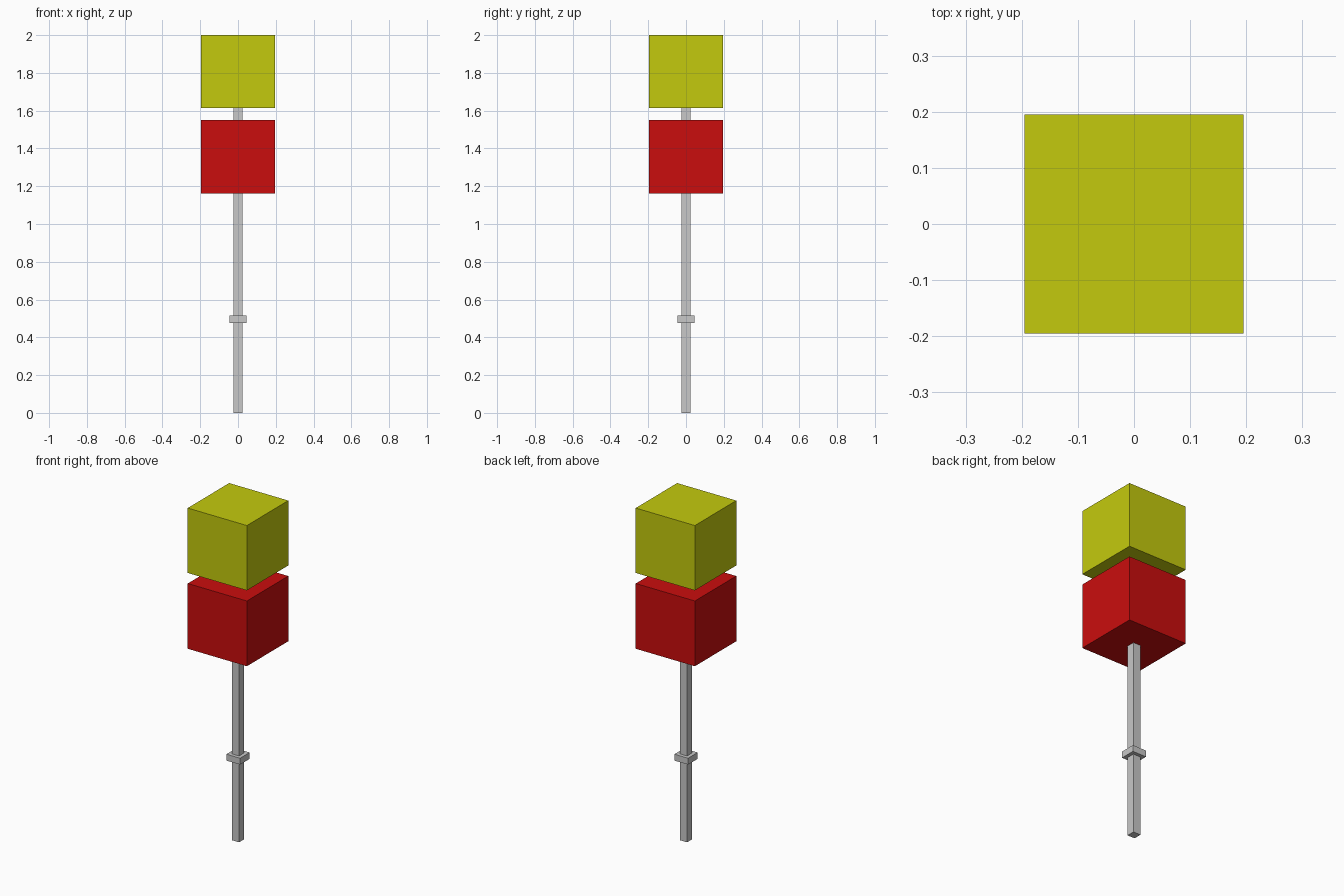
import bpy

if "Cube" in bpy.data.objects:
    bpy.data.objects.remove(bpy.data.objects["Cube"], do_unlink=True)


def material(name, rgb):
    mat = bpy.data.materials.new(name)
    mat.use_nodes = True
    color = (*rgb, 1)
    mat.diffuse_color = color
    mat.node_tree.nodes["Principled BSDF"].inputs["Base Color"].default_value = color
    return mat


def block(name, width, bottom, top, mat):
    """Square upright block centred on the z axis."""
    bpy.ops.mesh.primitive_cube_add(size=1, location=(0, 0, (bottom + top) / 2))
    obj = bpy.context.object
    obj.name = name
    obj.scale = (width, width, top - bottom)
    bpy.ops.object.transform_apply(location=False, rotation=False, scale=True)
    obj.data.materials.append(mat)
    return obj


yellow = material("yellow", (0.55, 0.59, 0.004))
red = material("red", (0.59, 0.004, 0.004))
grey = material("light grey", (0.58, 0.58, 0.58))

# Slim pole running up through the lower block, with a collar
block("pole", 0.048, 0, 1.65, grey)
block("collar", 0.09, 0.477, 0.515, grey)

# Stacked blocks with a small gap between them
block("lower_block", 0.39, 1.161, 1.55, red)
block("upper_block", 0.39, 1.613, 2, yellow)
